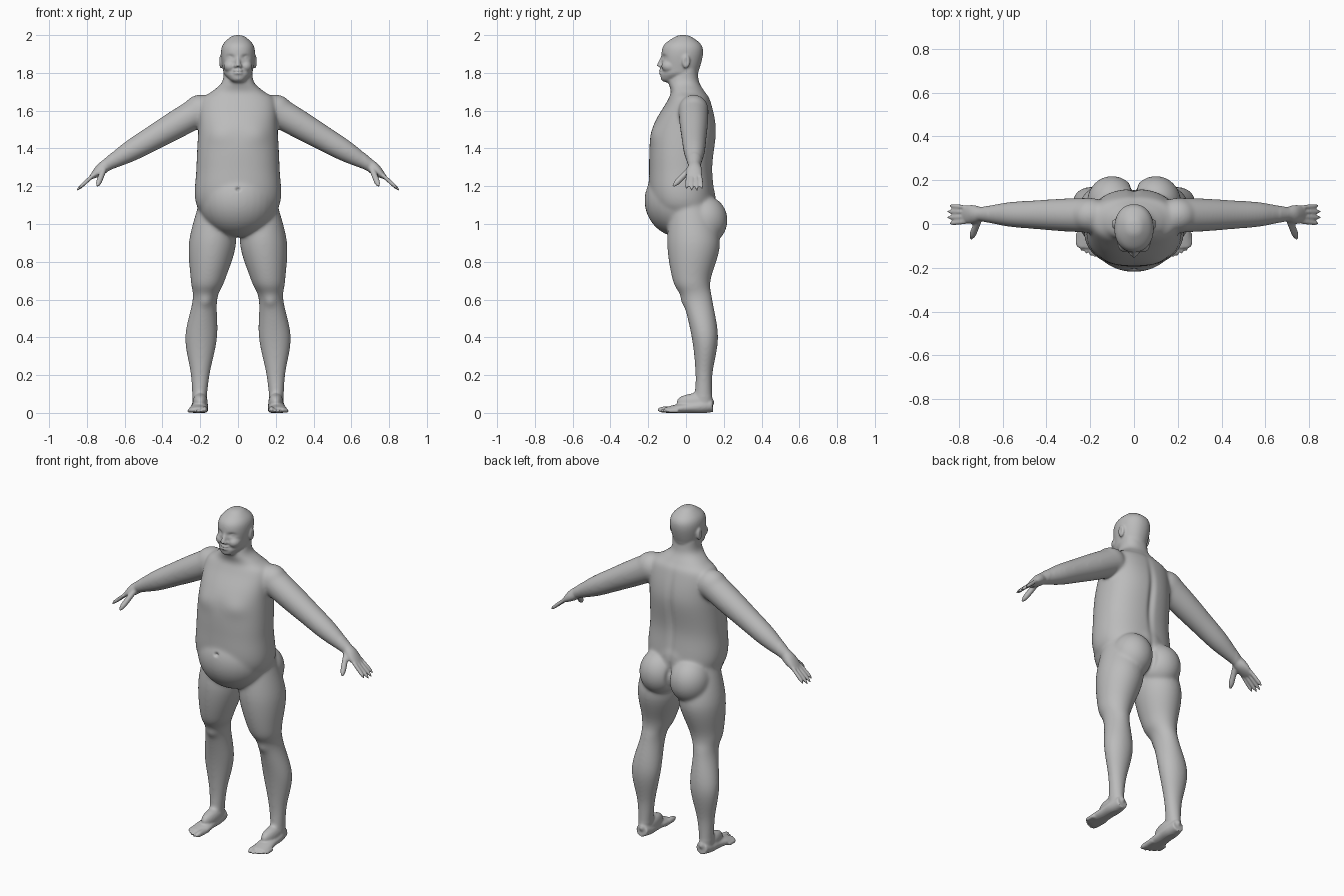
import bpy, bmesh, math
from mathutils import Vector, Matrix

cube = bpy.data.objects.get("Cube")
if cube:
    bpy.data.objects.remove(cube, do_unlink=True)

skin = bpy.data.materials.new("plain grey skin")
skin.use_nodes = True
grey = (.5, .5, .5, 1)
skin.diffuse_color = grey
skin.node_tree.nodes["Principled BSDF"].inputs["Base Color"].default_value = grey

ACROSS, ALONG, UP = Vector((1, 0, 0)), Vector((0, 1, 0)), Vector((0, 0, 1))


def resample(rows, steps=6):
    """Smooth spline through all the section values."""
    rows = [Vector(row) for row in rows]
    out = []
    for i, (start, end) in enumerate(zip(rows, rows[1:])):
        leave = (end - rows[max(i - 1, 0)]) / 2
        arrive = (rows[min(i + 2, len(rows) - 1)] - start) / 2
        for k in range(steps):
            t = k / steps
            ease = t * t * (3 - 2 * t)
            out.append(start.lerp(end, ease) + leave * (t * (1 - t) ** 2)
                       - arrive * (t * t * (1 - t)))
    return out + [rows[-1]]


def loft(bm, rows, a=ACROSS, b=ALONG, power=2.0, sides=40):
    """Skin rounded sections given as x, y, z, radius along a, radius along b."""
    rings = []
    for row in resample(rows):
        ring = []
        for k in range(sides):
            angle = math.tau * k / sides
            c, s = math.cos(angle), math.sin(angle)
            c = math.copysign(abs(c) ** (2 / power), c)
            s = math.copysign(abs(s) ** (2 / power), s)
            ring.append(bm.verts.new(row.xyz + a * (row[3] * c) + b * (row[4] * s)))
        rings.append(ring)
    for low, high in zip(rings, rings[1:]):
        for k in range(sides):
            bm.faces.new((low[k], low[k - 1], high[k - 1], high[k]))
    bm.faces.new(rings[0])
    bm.faces.new(rings[-1])


def level(z, left, front, back, right=None):
    """Horizontal section from its outer limits, centred unless right is given."""
    right = -left if right is None else right
    return ((left + right) / 2, (front + back) / 2, z,
            (left - right) / 2, (back - front) / 2)


def taper(bm, start, end, radii, side, flat=1.0):
    """Straight limb with evenly spaced radii, thinning to flat at its end."""
    start, end = Vector(start), Vector(end)
    direction = (end - start).normalized()
    a = (side - direction * side.dot(direction)).normalized()
    rows = []
    for i, radius in enumerate(radii):
        t = i / (len(radii) - 1)
        thin = 1 + (flat - 1) * t
        rows.append((*start.lerp(end, t), radius, radius * thin))
    loft(bm, rows, a, direction.cross(a))


def digit(bm, start, end, radius, side):
    """Finger or toe with a rounded tip."""
    taper(bm, start, end, [radius * k for k in (1, 1, 1, 1, .9, .4)], side)


def ball(bm, centre, radii):
    bmesh.ops.create_uvsphere(
        bm, u_segments=32, v_segments=20, radius=1,
        matrix=Matrix.Translation(centre) @ Matrix.Diagonal((*radii, 1)))


bm = bmesh.new()

# Leg
loft(bm, [
    level(z=1.1, left=.21, right=.04, front=-.08, back=.12),
    level(z=.9, left=.26, right=.01, front=-.1, back=.18),
    level(z=.7, left=.25, right=.07, front=-.07, back=.13),
    level(z=.6, left=.24, right=.11, front=-.02, back=.14),
    level(z=.4, left=.28, right=.11, front=.03, back=.17),
    level(z=.2, left=.25, right=.15, front=.05, back=.14),
    level(z=.03, left=.24, right=.17, front=.04, back=.14)])

# Foot with instep and a curved row of toes
taper(bm, (.2, .14, .04), (.21, -.11, .015), (.035, .045, .045, .05, .048), ACROSS, flat=.3)
ball(bm, (.2, .05, .055), (.04, .1, .05))
for i in range(5):
    radius = .011 if i else .017
    root = Vector((.175 + .02 * i, -.09, radius))
    tip = root + Vector((.003, .003 * i * i - .06, 0))
    digit(bm, root + ALONG * .05, tip, radius, ACROSS)

# Arm and shoulder
shoulder, wrist = Vector((.2, .04, 1.6)), Vector((.7, .045, 1.31))
ball(bm, shoulder, (.09, .08, .085))
taper(bm, shoulder, wrist, (.08, .075, .066, .056, .032), ALONG)

# Palm, fanned fingers and thumb
knuckles = Vector((.78, .043, 1.245))
taper(bm, wrist, knuckles, (.032, .041, .043, .036), ALONG, flat=.28)
for i in range(4):
    spread = i - 1.5
    root = knuckles + ALONG * (.022 * spread) - ACROSS * .01 + UP * .01
    reach = 1 - .06 * spread * spread
    tip = root + Vector((.085, .006 * spread, -.078)) * reach
    digit(bm, root, tip, .0105, ALONG)
digit(bm, (.71, .02, 1.29), (.745, -.068, 1.2), .016, ACROSS)

# Buttock, ear, cheek and nostril
ball(bm, (.1, .1, 1.02), (.115, .12, .13))
ball(bm, (.09, 0, 1.86), (.012, .022, .036))
ball(bm, (.04, -.085, 1.835), (.036, .045, .035))
ball(bm, (.012, -.133, 1.837), (.01, .013, .01))

# Mirror the paired parts
copy = bmesh.ops.duplicate(bm, geom=bm.verts[:] + bm.edges[:] + bm.faces[:])["geom"]
for v in copy:
    if isinstance(v, bmesh.types.BMVert):
        v.co.x *= -1

# Torso and neck
loft(bm, [
    level(z=.95, left=.1, front=-.05, back=.1),
    level(z=1.1, left=.22, front=-.18, back=.15),
    level(z=1.3, left=.22, front=-.195, back=.14),
    level(z=1.5, left=.21, front=-.18, back=.16),
    level(z=1.65, left=.2, front=-.1, back=.13),
    level(z=1.7, left=.14, front=-.08, back=.1),
    level(z=1.75, left=.085, front=-.09, back=.07),
    level(z=1.82, left=.075, front=-.06, back=.06)], power=2.3, sides=64)
# Hanging belly
ball(bm, (0, -.03, 1.125), (.21, .19, .195))
# Head
loft(bm, [
    level(z=1.752, left=.03, front=-.13, back=-.06),
    level(z=1.79, left=.07, front=-.135, back=.05),
    level(z=1.82, left=.08, front=-.128, back=.07),
    level(z=1.9, left=.09, front=-.13, back=.09),
    level(z=1.95, left=.08, front=-.115, back=.08),
    level(z=1.99, left=.04, front=-.06, back=.03),
    level(z=2, left=.01, front=-.03, back=0)], power=2.15)
# Nose and lips
taper(bm, (0, -.12, 1.89), (0, -.141, 1.832), (.01, .011, .013, .013), ACROSS, flat=1.2)
for z in (1.812, 1.798):
    ball(bm, (0, -.13, z), (.025, .014, .008))
bmesh.ops.recalc_face_normals(bm, faces=bm.faces)

mesh = bpy.data.meshes.new("body")
bm.to_mesh(mesh)
bm.free()
body = bpy.data.objects.new("body", mesh)
bpy.context.collection.objects.link(body)

# Fuse all parts into one skin
fuse = body.modifiers.new("fuse", 'REMESH')
fuse.mode = 'VOXEL'
fuse.voxel_size = .0055
bpy.context.view_layer.update()
fused = bpy.data.meshes.new_from_object(body.evaluated_get(bpy.context.evaluated_depsgraph_get()))
body.modifiers.clear()
bm = bmesh.new()
bm.from_mesh(fused)
bpy.data.meshes.remove(fused)


def blend(verts, passes):
    for i in range(passes):
        bmesh.ops.smooth_vert(bm, verts=verts, factor=.5,
                              use_axis_x=True, use_axis_y=True, use_axis_z=True)


def press(at, spread, height):
    """Raise or sink a soft spot on both sides of the body."""
    for v in bm.verts:
        if abs(v.co.z - at[2]) < 3 * spread[2]:
            place = (abs(v.co.x), v.co.y, v.co.z)
            fall = sum(((p - q) / s) ** 2 for p, q, s in zip(place, at, spread))
            v.co += v.normal * (height * math.exp(-fall))
    bm.normal_update()


# Blend the joints strongly, hands, feet and face lightly
blend([v for v in bm.verts if abs(v.co.x) < .67 and .09 < v.co.z < 1.765], passes=22)
blend(bm.verts[:], passes=3)
bm.normal_update()

# Eye socket, eyelid, mouth and ear hollow
press(at=(.04, -.12, 1.883), spread=(.02, .03, .012), height=-.011)
press(at=(.04, -.12, 1.882), spread=(.012, .03, .006), height=.006)
press(at=(0, -.145, 1.805), spread=(.022, .03, .003), height=-.005)
press(at=(.1, 0, 1.86), spread=(.01, .01, .02), height=-.006)
# Navel, spine, buttock cleft, chest and kneecap
press(at=(0, -.21, 1.185), spread=(.011, .04, .009), height=-.016)
press(at=(0, .15, 1.4), spread=(.02, .06, .2), height=-.012)
press(at=(0, .18, 1.02), spread=(.014, .08, .08), height=-.014)
press(at=(.1, -.17, 1.47), spread=(.07, .05, .05), height=.007)
press(at=(.17, -.02, .59), spread=(.03, .04, .03), height=.008)

# Flat soles and smooth shading
for v in bm.verts:
    v.co.z = max(v.co.z, 0)
for f in bm.faces:
    f.smooth = True
    f.material_index = 0
bm.to_mesh(mesh)
bm.free()
mesh.materials.append(skin)
